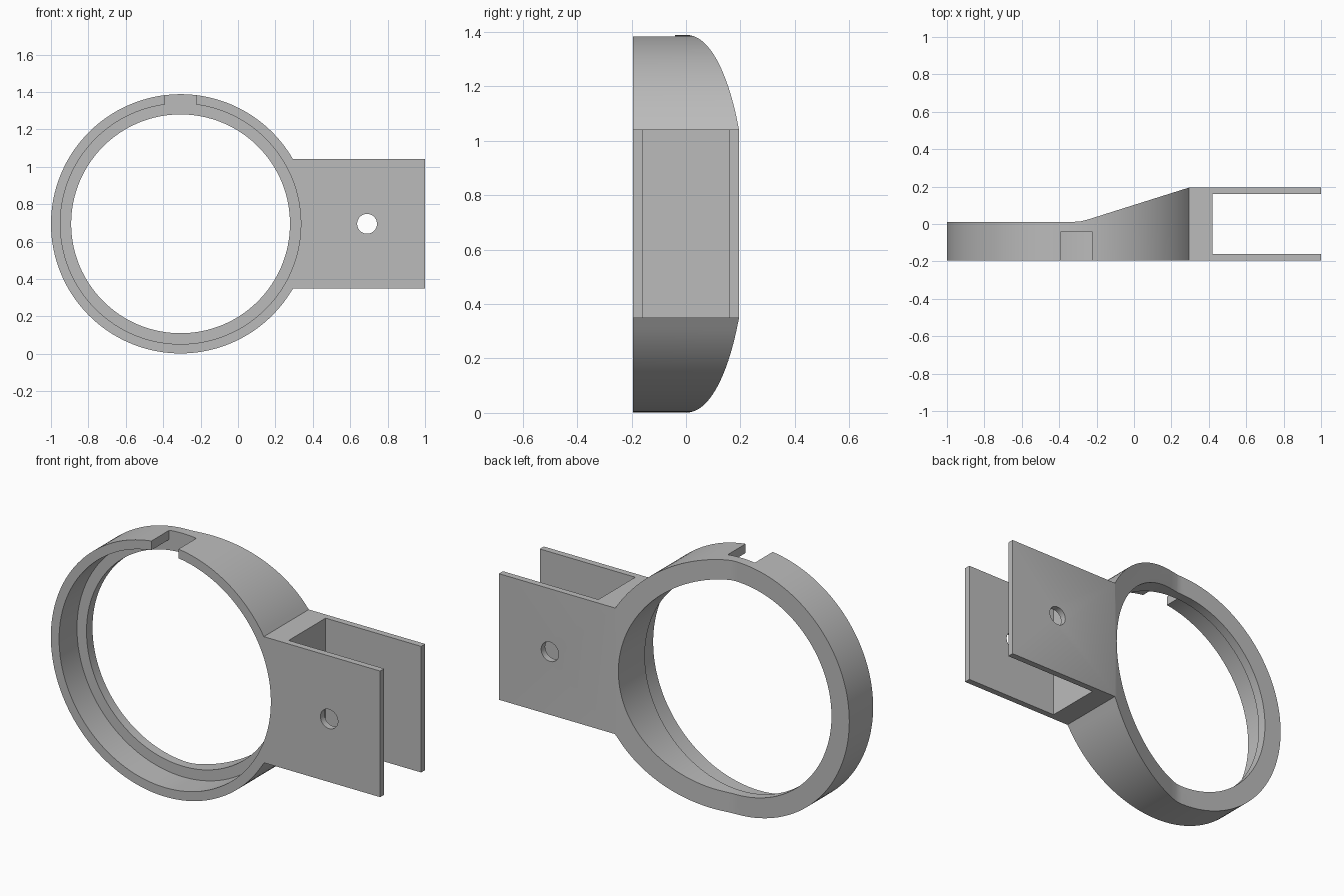
import bpy, bmesh, math
from mathutils import Vector

if "Cube" in bpy.data.objects:
    bpy.data.objects.remove(bpy.data.objects["Cube"], do_unlink=True)

CX, CZ = -0.307, 0.695          # ring centre
R_OUT, R_RECESS, R_BORE = 0.693, 0.643, 0.585
FRONT, BACK, RING_BACK, RECESS_Y = -0.195, 0.195, 0.012, -0.04
ARM_X, HALF_ARM = 0.295, 0.346  # where the arm leaves the ring, half its height

grey = bpy.data.materials.new("plain grey")
grey.use_nodes = True
colour = (0.5, 0.5, 0.5, 1)
grey.diffuse_color = colour
grey.node_tree.nodes["Principled BSDF"].inputs["Base Color"].default_value = colour


def prism(name, points, sweep):
    """Extrude a closed 3D outline along the sweep vector."""
    bm = bmesh.new()
    face = bm.faces.new([bm.verts.new(p) for p in points])
    out = bmesh.ops.extrude_face_region(bm, geom=[face])
    verts = [v for v in out["geom"] if isinstance(v, bmesh.types.BMVert)]
    bmesh.ops.translate(bm, verts=verts, vec=Vector(sweep))
    bmesh.ops.recalc_face_normals(bm, faces=bm.faces)
    mesh = bpy.data.meshes.new(name)
    bm.to_mesh(mesh)
    bm.free()
    mesh.materials.append(grey)
    obj = bpy.data.objects.new(name, mesh)
    bpy.context.collection.objects.link(obj)
    return obj


def arc(x, r, y, start=0.0, end=math.tau, n=128):
    return [(x + r * math.cos(start + (end - start) * i / n), y,
             CZ + r * math.sin(start + (end - start) * i / n)) for i in range(n)]


def combine(target, tool, operation):
    mod = target.modifiers.new(operation, "BOOLEAN")
    mod.operation, mod.object, mod.solver = operation, tool, "EXACT"
    bpy.context.view_layer.objects.active = target
    bpy.ops.object.modifier_apply(modifier=mod.name)
    bpy.data.objects.remove(tool, do_unlink=True)


# Plan of the clamp: flat ring, ramp with an eased start, forked arm
ramp = [(-0.24, 0.026), (-0.265, 0.019), (-0.29, 0.0135), (-0.315, RING_BACK)]
plan = [(-1.1, FRONT), (1, FRONT), (1, -0.16), (0.42, -0.16), (0.42, 0.16),
        (1, 0.16), (1, BACK), (ARM_X, BACK)] + ramp + [(-1.1, RING_BACK)]
clamp = prism("ring_clamp", [(x, y, -0.1) for x, y in plan], (0, 0, 1.6))

# Front outline: round ring joined to the square arm
a = math.asin(HALF_ARM / R_OUT)
outline = arc(CX, R_OUT, -0.4, a, math.tau - a)
outline += [(ARM_X, -0.4, CZ - HALF_ARM), (1.1, -0.4, CZ - HALF_ARM),
            (1.1, -0.4, CZ + HALF_ARM)]
combine(clamp, prism("outline", outline, (0, 0.8, 0)), "INTERSECT")

# Bore, front recess and pin hole
for x, r, depth, n in ((CX, R_BORE, 0.8, 128), (CX, R_RECESS, RECESS_Y + 0.4, 128),
                       (0.69, 0.053, 0.8, 48)):
    combine(clamp, prism("cutter", arc(x, r, -0.4, n=n), (0, depth, 0)), "DIFFERENCE")

# Notch through the top of the rim
notch = [(-0.39, -0.4, 1.2), (-0.225, -0.4, 1.2), (-0.225, -0.4, 1.5), (-0.39, -0.4, 1.5)]
# its floor follows the recess wall, so only the rim is opened
combine(clamp, prism("notch", [(x, y, max(z, 1.3)) for x, y, z in notch],
                     (0, RECESS_Y + 0.4, 0)), "DIFFERENCE")

# Smooth the round walls, keep edges crisp
bpy.ops.object.select_all(action="DESELECT")
clamp.select_set(True)
bpy.context.view_layer.objects.active = clamp
bpy.ops.object.shade_smooth_by_angle(angle=math.radians(20))
